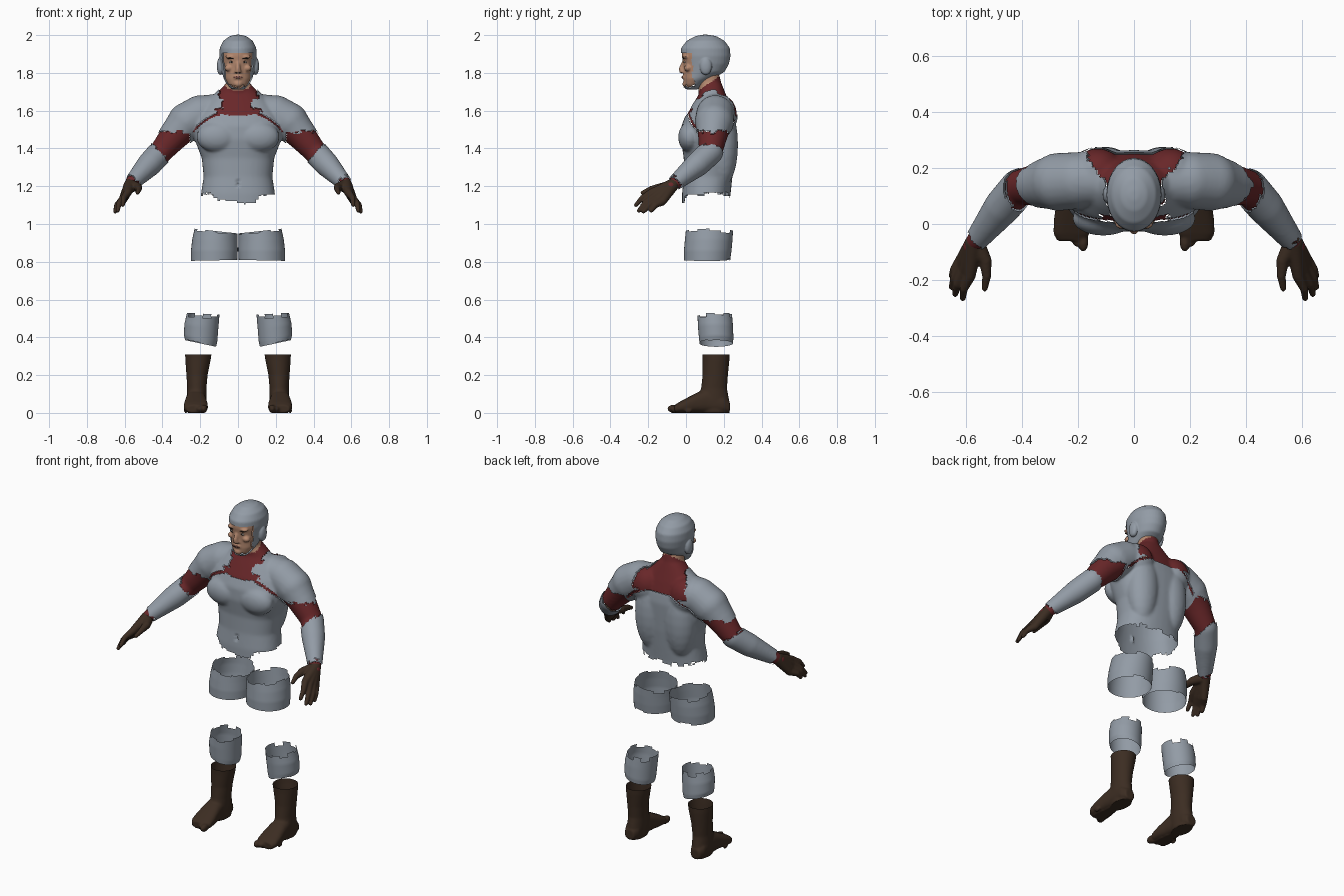
import bpy, bmesh, random
from math import cos, sin, pi, copysign
from mathutils import Vector, Matrix, noise
from mathutils.bvhtree import BVHTree

random.seed(4)
if "Cube" in bpy.data.objects:
    bpy.data.objects.remove(bpy.data.objects["Cube"])

def material(name, rgb):
    m = bpy.data.materials.new(name)
    m.use_nodes = True
    m.diffuse_color = (*rgb, 1)
    m.node_tree.nodes["Principled BSDF"].inputs["Base Color"].default_value = (*rgb, 1)
    return m

GREY = material("armour grey", (0.29, 0.33, 0.38))
RED = material("undersuit red", (0.14, 0.02, 0.022))
SKIN = material("skin", (0.46, 0.25, 0.16))
BROWN = material("leather brown", (0.045, 0.026, 0.016))
DARK = material("dark hair", (0.02, 0.013, 0.01))
WHITE = material("eye white", (0.6, 0.56, 0.52))
LIP = material("lip", (0.27, 0.11, 0.09))

# ---------- shape helpers ----------
def loft(bm, rings, n=28, p=2.0):
    """Closed skin through rings of (centre, half axis u, half axis v)."""
    def power(t):
        return copysign(abs(t) ** (2 / p), t)
    rows = []
    for c, u, v in rings:
        rows.append([bm.verts.new(Vector(c) + Vector(u) * power(cos(2 * pi * i / n))
                                  + Vector(v) * power(sin(2 * pi * i / n))) for i in range(n)])
    for a, b in zip(rows, rows[1:]):
        for i in range(n):
            bm.faces.new((a[i], a[(i + 1) % n], b[(i + 1) % n], b[i]))
    bm.faces.new(rows[0])
    bm.faces.new(rows[-1])

def blob(bm, c, r):
    mat = Matrix.Translation(c) @ Matrix.Diagonal((*r, 1))
    bmesh.ops.create_uvsphere(bm, u_segments=20, v_segments=12, radius=1, matrix=mat)

def tube(bm, pts, s=1):
    """Round limb through (x, y, z, radius) points, with rounded joints."""
    pts = [(Vector((s * x, y, z)), r) for x, y, z, r in pts]
    for (a, ra), (b, rb) in zip(pts, pts[1:]):
        d = (b - a).normalized()
        u = d.orthogonal().normalized()
        v = d.cross(u)
        loft(bm, [(a, u * ra, v * ra), (b, u * rb, v * rb)], 20)
    for c, r in pts:
        blob(bm, c, (r, r, r))

def stack(bm, rows, p=2.0):
    """Horizontal rings of (z, centre x, half width, front y, back y)."""
    loft(bm, [((cx, (f + b) / 2, z), (w, 0, 0), (0, (b - f) / 2, 0))
              for z, cx, w, f, b in rows], 36, p)

def add(name, bm, mats):
    me = bpy.data.meshes.new(name)
    bmesh.ops.recalc_face_normals(bm, faces=bm.faces)
    bm.to_mesh(me)
    bm.free()
    for m in mats:
        me.materials.append(m)
    me.shade_smooth()
    ob = bpy.data.objects.new(name, me)
    bpy.context.collection.objects.link(ob)
    return ob

def fuse(bm, voxel, rounds):
    """Merge overlapping solids into one smooth skin and return it as a bmesh."""
    ob = add("temporary", bm, [])
    mod = ob.modifiers.new("merge", 'REMESH')
    mod.mode = 'VOXEL'
    mod.voxel_size = voxel
    mod = ob.modifiers.new("soften", 'SMOOTH')
    mod.iterations = rounds
    dg = bpy.context.evaluated_depsgraph_get()
    me = bpy.data.meshes.new_from_object(ob.evaluated_get(dg))
    out = bmesh.new()
    out.from_mesh(me)
    old = ob.data
    bpy.data.objects.remove(ob)
    bpy.data.meshes.remove(me)
    bpy.data.meshes.remove(old)
    return out

def paint(bm, rule, raise_by):
    """Colour faces by rule; lift the plates (slot 0) off the layer below."""
    for f in bm.faces:
        f.material_index = rule(f.calc_center_median())
    seams = [e for e in bm.edges if len(e.link_faces) == 2
             and e.link_faces[0].material_index != e.link_faces[1].material_index]
    bmesh.ops.split_edges(bm, edges=seams)
    bm.normal_update()
    for v in [v for v in bm.verts if v.link_faces and v.link_faces[0].material_index == 0]:
        v.co += v.normal * raise_by

def jag(c, size=0.012):
    return noise.cell(c * 31) * size

# ---------- torso, shoulders, arms and neck ----------
ELBOW, WRIST = Vector((0.41, 0.13, 1.38)), Vector((0.56, -0.055, 1.22))
FORE = (WRIST - ELBOW).normalized()
bm = bmesh.new()
stack(bm, [(1.05, 0, .19, -.015, .23), (1.16, 0, .19, -.015, .23), (1.25, 0, .176, -.006, .24),
           (1.35, 0, .186, -.006, .25), (1.45, 0, .225, -.022, .255), (1.52, 0, .235, -.018, .258),
           (1.58, 0, .21, .006, .25), (1.64, 0, .165, .04, .23), (1.69, 0, .115, .07, .21),
           (1.74, 0, .068, .075, .19)], 2.3)
tube(bm, [(0, .14, 1.66, .068), (0, .115, 1.79, .06)])
for s in (1, -1):
    blob(bm, (s * .11, .02, 1.46), (.105, .056, .075))
    blob(bm, (s * .1, .19, 1.42), (.09, .08, .22))
    blob(bm, (s * .13, .19, 1.58), (.09, .08, .1))
    tube(bm, [(.1, .155, 1.605, .08), (.2, .155, 1.58, .096), (.27, .15, 1.54, .098),
              (.33, .142, 1.475, .08), (*ELBOW, .062), (.47, .06, 1.315, .06), (*WRIST, .037)], s)
    tube(bm, [(*WRIST, .031), (*(WRIST + FORE * .04), .031)], s)
bm = fuse(bm, 0.009, 8)

def hem(c):
    dip = .045 * max(0, 1 - (c.x / .15) ** 2) if c.y < .1 else 0
    return abs(c.x) < .3 and c.z < 1.155 - dip + jag(c, .016)
bmesh.ops.delete(bm, geom=[f for f in bm.faces if hem(f.calc_center_median())], context='FACES')
for v in bm.verts:
    if v.co.y < .05 and abs(v.co.x) < .008 and abs(v.co.z - 1.215) < .014:
        v.co.y += .01  # navel

def body_rule(c):
    a, j = abs(c.x), jag(c)
    p = Vector((a, c.y, c.z))
    if a < .1 and c.z - .7 * c.y > 1.66:
        return 2
    if a > .255:
        sleeve_gap = c.z < 1.487 + j and a - c.z < -.965 + j
        return 1 if sleeve_gap or (p - ELBOW).dot(FORE) > .282 + j else 0
    if c.y > .15:
        limit = .1 + .75 * (c.y - .15)
    else:
        limit = .115 if c.z < 1.61 else .078 if c.z < 1.66 else .1
    if c.z > 1.577 + j * .5 and a < limit + j:
        return 1
    d = a - .115
    seam = abs(c.z - 1.575 + .35 * d + 2.9 * d * d) < .007
    return 1 if seam and -.01 < d < .125 and not .1 < c.y < .2 else 0
paint(bm, body_rule, 0.006)
add("torso_and_arms", bm, [GREY, RED, SKIN])

# ---------- head with helmet ----------
bm = bmesh.new()
stack(bm, [(1.718, 0, .032, .004, .06), (1.74, 0, .052, -.01, .085), (1.77, 0, .07, -.013, .13),
           (1.81, 0, .081, -.013, .2), (1.85, 0, .088, -.016, .222), (1.89, 0, .093, -.022, .23),
           (1.93, 0, .091, -.02, .226), (1.965, 0, .074, .008, .2), (1.988, 0, .043, .05, .16),
           (1.996, 0, .015, .085, .12)])
loft(bm, [((0, -.008, 1.862), (.009, 0, 0), (0, .012, 0)),
          ((0, -.018, 1.825), (.013, 0, 0), (0, .021, 0)),
          ((0, -.014, 1.8), (.021, 0, 0), (0, .02, 0))])
blob(bm, (0, -.002, 1.742), (.024, .017, .018))
blob(bm, (0, -.006, 1.777), (.026, .016, .014))
for s in (1, -1):
    blob(bm, (s * .036, -.002, 1.885), (.032, .017, .01))
    blob(bm, (s * .05, .01, 1.825), (.022, .02, .017))
    blob(bm, (s * .092, .105, 1.835), (.014, .027, .042))
bm = fuse(bm, 0.0055, 3)

def head_rule(c):
    j = jag(c, .008)
    return 1 if c.y < .04 + j and 1.73 + j < c.z < 1.906 and abs(c.x) < .083 else 0
paint(bm, head_rule, 0.006)
face = BVHTree.FromBMesh(bm)
add("head_and_helmet", bm, [GREY, SKIN])

# painted face details sit on the skin
def feature(name, x, z, r, mat):
    bm = bmesh.new()
    hit = face.ray_cast(Vector((x, -1, z)), Vector((0, 1, 0)))[0]
    blob(bm, (x, hit.y, z), r)
    add(name, bm, [mat])
for side, s in (("left", 1), ("right", -1)):
    feature(side + "_eye", s * .034, 1.857, (.013, .004, .006), WHITE)
    feature(side + "_pupil", s * .034, 1.857, (.006, .006, .006), DARK)
    feature(side + "_eyebrow", s * .036, 1.877, (.019, .004, .004), DARK)
    feature(side + "_nostril", s * .009, 1.801, (.005, .003, .003), DARK)
feature("mouth", 0, 1.777, (.024, .004, .006), LIP)
feature("mouth_line", 0, 1.778, (.022, .0055, .0015), DARK)

# ---------- gloves ----------
KNUCKLES = [(.585, -.185, 1.165), (.602, -.168, 1.145), (.612, -.148, 1.128), (.614, -.125, 1.118)]
TIPS = [(.61, -.265, 1.1), (.637, -.25, 1.07), (.65, -.225, 1.065), (.65, -.185, 1.07)]
for side, s in (("left", 1), ("right", -1)):
    bm = bmesh.new()
    for k, t in zip(KNUCKLES, TIPS):
        mid = (Vector(k) + Vector(t)) / 2 + Vector((.009, -.006, .006))
        tube(bm, [(*(WRIST + FORE * .02), .033), (*k, .021), (*mid, .015), (*t, .011)], s)
    tube(bm, [(.555, -.085, 1.2, .03), (.53, -.13, 1.195, .023),
              (.525, -.185, 1.185, .016), (.532, -.23, 1.165, .011)], s)
    add(side + "_glove", fuse(bm, 0.005, 4), [BROWN])

# ---------- boots with toes ----------
for side, s in (("left", 1), ("right", -1)):
    bm = bmesh.new()
    stack(bm, [(z, s * cx, w, f, b) for z, cx, w, f, b in (
        (.34, .208, .073, .085, .233), (.28, .212, .067, .088, .23), (.2, .217, .056, .088, .222),
        (.13, .218, .051, .08, .217), (.07, .22, .052, .06, .228), (.0, .22, .046, .08, .225))])
    loft(bm, [((s * .223, y, h / 2), (w, 0, 0), (0, 0, h / 2)) for y, w, h in (
        (.232, .03, .06), (.2, .046, .09), (.11, .051, .125), (.06, .056, .108),
        (.01, .063, .082), (-.035, .064, .058), (-.06, .05, .042))], 28, 2.6)
    for i in range(5):
        r = .022 - .0025 * i
        blob(bm, (s * (.181 + .024 * i), -.064 + .012 * i * (1 + i * .15), r), (r * .85, r * 1.6, r))
    bm = fuse(bm, 0.006, 4)
    bmesh.ops.bisect_plane(bm, geom=bm.verts[:] + bm.edges[:] + bm.faces[:],
                           plane_co=(0, 0, .31), plane_no=(0, 0, 1), clear_outer=True)
    for v in bm.verts:
        v.co.z = max(0, v.co.z) if v.co.z > .004 else 0
    add(side + "_boot", bm, [BROWN])

# ---------- open leg bands with broken rims ----------
def band(name, rings, n=60, rows=18):
    """Open shell through (z inner, z outer, centre x, centre y, rx, ry) rings, mirrored."""
    bm = bmesh.new()
    grid = []
    for k in range(rows + 1):
        t = k / rows * (len(rings) - 1)
        i = min(int(t), len(rings) - 2)
        zi, zo, cx, cy, rx, ry = Vector(rings[i]).lerp(Vector(rings[i + 1]), t - i)
        grid.append([])
        for m in range(n):
            c, d = cos(2 * pi * m / n), sin(2 * pi * m / n)
            grid[-1].append(bm.verts.new((cx + rx * c, cy + ry * d, zi + (zo - zi) * (c + 1) / 2)))
    low = high = 0
    for m in range(n):
        if m % 5 == 0:
            low, high = random.choice((0, 0, 0, 1)), random.choice((0, 0, 1, 2))
        for k in range(low, rows - high):
            q = (m + 1) % n
            bm.faces.new((grid[k][m], grid[k][q], grid[k + 1][q], grid[k + 1][m]))
    bmesh.ops.delete(bm, geom=[v for v in bm.verts if not v.link_faces], context='VERTS')
    add(name, bm, [GREY]).modifiers.new("mirror", 'MIRROR')

band("thigh_bands", [(.81, .805, .126, .112, .122, .122), (.86, .86, .125, .115, .124, .126),
                     (.91, .92, .122, .12, .12, .126), (.95, .975, .116, .124, .114, .125)])
band("knee_bands", [(.35, .385, .198, .16, .082, .088), (.375, .41, .198, .16, .088, .091),
                    (.45, .47, .194, .156, .09, .093), (.52, .53, .184, .152, .086, .091)])
